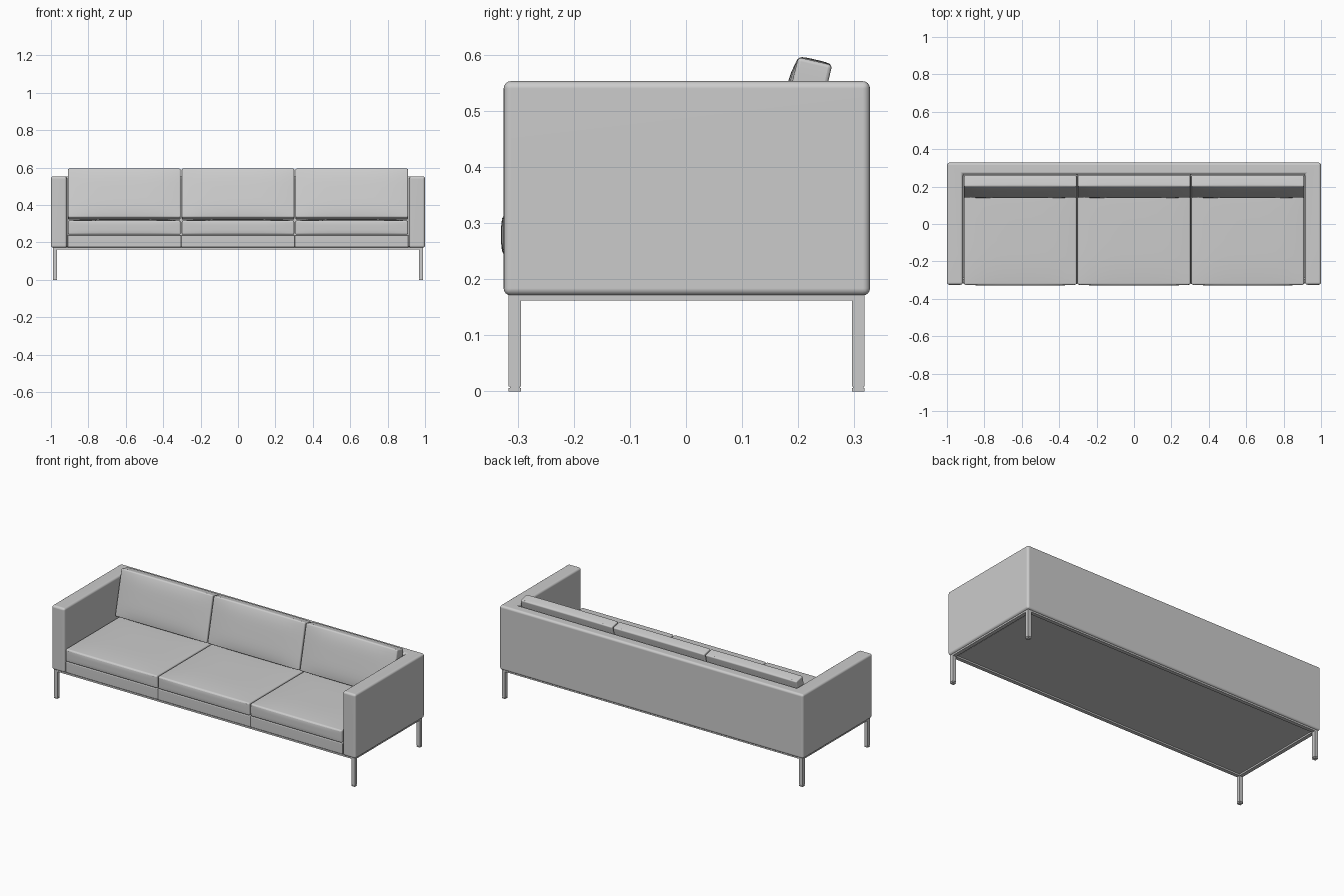
import bpy, bmesh, math
from mathutils import Matrix, Vector

if "Cube" in bpy.data.objects:
    bpy.data.objects.remove(bpy.data.objects["Cube"])


def finish(bm, name, smooth=True):
    bmesh.ops.recalc_face_normals(bm, faces=bm.faces)
    me = bpy.data.meshes.new(name)
    bm.to_mesh(me)
    bm.free()
    ob = bpy.data.objects.new(name, me)
    bpy.context.collection.objects.link(ob)
    if smooth:
        bpy.ops.object.select_all(action='DESELECT')
        ob.select_set(True)
        bpy.context.view_layer.objects.active = ob
        bpy.ops.object.shade_smooth_by_angle(angle=math.radians(40))
        ob.modifiers.new("weighted", 'WEIGHTED_NORMAL').keep_sharp = True
    return ob


def round_edges(bm, radius, segments=3):
    sharp = [e for e in bm.edges if e.calc_face_angle(0) > math.radians(60)]
    bmesh.ops.bevel(bm, geom=sharp, offset=radius, segments=segments,
                    profile=0.5, affect='EDGES', clamp_overlap=True)


def box(name, lo, hi, radius=0.0):
    lo, hi = Vector(lo), Vector(hi)
    bm = bmesh.new()
    bmesh.ops.create_cube(bm, size=1)
    bmesh.ops.scale(bm, vec=hi - lo, verts=bm.verts)
    bmesh.ops.translate(bm, vec=(lo + hi) / 2, verts=bm.verts)
    if radius:
        round_edges(bm, radius)
    return finish(bm, name, radius > 0)


def cushion(name, size, puff, radius, matrix):
    """Box with crowned faces; puff gives (front, top) bulge heights."""
    bm = bmesh.new()
    bmesh.ops.create_cube(bm, size=2)
    bmesh.ops.subdivide_edges(bm, edges=bm.edges[:], cuts=9, use_grid_fill=True)
    half = Vector(size) / 2
    for v in bm.verts:
        x, y, z = v.co
        v.co = Vector((x * half.x, y * half.y, z * half.z))
        if y < -0.99:
            v.co.y -= puff[0] * (1 - x ** 4) * (1 - z ** 4)
        if z > 0.99:
            v.co.z += puff[1] * (1 - x ** 4) * (1 - y ** 4)
    bmesh.ops.recalc_face_normals(bm, faces=bm.faces)
    round_edges(bm, radius)
    bmesh.ops.transform(bm, matrix=matrix, verts=bm.verts)
    return finish(bm, name)


# U-shaped shell: both arms and the back in one upholstered body
outline = [(-1, -0.325), (-0.915, -0.325), (-0.915, 0.265), (0.915, 0.265),
           (0.915, -0.325), (1, -0.325), (1, 0.328), (-1, 0.328)]
bm = bmesh.new()
face = bm.faces.new([bm.verts.new((x, y, 0.171)) for x, y in outline])
ext = bmesh.ops.extrude_face_region(bm, geom=[face])
bmesh.ops.translate(bm, vec=(0, 0, 0.382),
                    verts=[g for g in ext['geom'] if isinstance(g, bmesh.types.BMVert)])
bmesh.ops.recalc_face_normals(bm, faces=bm.faces)
round_edges(bm, 0.013, 4)
finish(bm, "arms_and_back")

# Three bays: base section, seat cushion, leaning back cushion
bay = 0.608
for i, side in enumerate(("left", "middle", "right")):
    x = (i - 1) * bay
    w = bay / 2
    box(f"{side}_seat_base", (x - w, -0.321, 0.174), (x + w, 0.268, 0.24), 0.005)
    cushion(f"{side}_seat_cushion", (bay - 0.006, 0.585, 0.075), (0.005, 0.008), 0.009,
            Matrix.Translation((x, -0.032, 0.279)))
    cushion(f"{side}_back_cushion", (bay - 0.006, 0.062, 0.268), (0.01, 0.003), 0.009,
            Matrix.Translation((x, 0.2, 0.458)) @ Matrix.Rotation(math.radians(-13), 4, 'X'))

# Underside panel
box("underside_panel", (-0.96, -0.29, 0.168), (0.96, 0.29, 0.178))

# Metal frame: rails and legs with small foot glides
t = 0.022
fx, y0, y1 = 0.99, -0.316, 0.318
z0, z1 = 0.162, 0.172
box("front_rail", (-fx, y0, z0), (fx, y0 + t, z1))
box("back_rail", (-fx, y1 - t, z0), (fx, y1, z1))
for side, s in (("left", -1), ("right", 1)):
    xa, xb = sorted((s * fx, s * (fx - t)))
    box(f"{side}_side_rail", (xa, y0 + t, z0), (xb, y1 - t, z1))
    for end, ya in (("front", y0), ("back", y1 - t)):
        box(f"{side}_{end}_leg", (xa, ya, 0.009), (xb, ya + t, z0))
        box(f"{side}_{end}_glide_neck", (xa + 0.002, ya + 0.002, 0.006),
            (xb - 0.002, ya + t - 0.002, 0.009))
        box(f"{side}_{end}_glide", (xa, ya, 0), (xb, ya + t, 0.006))
